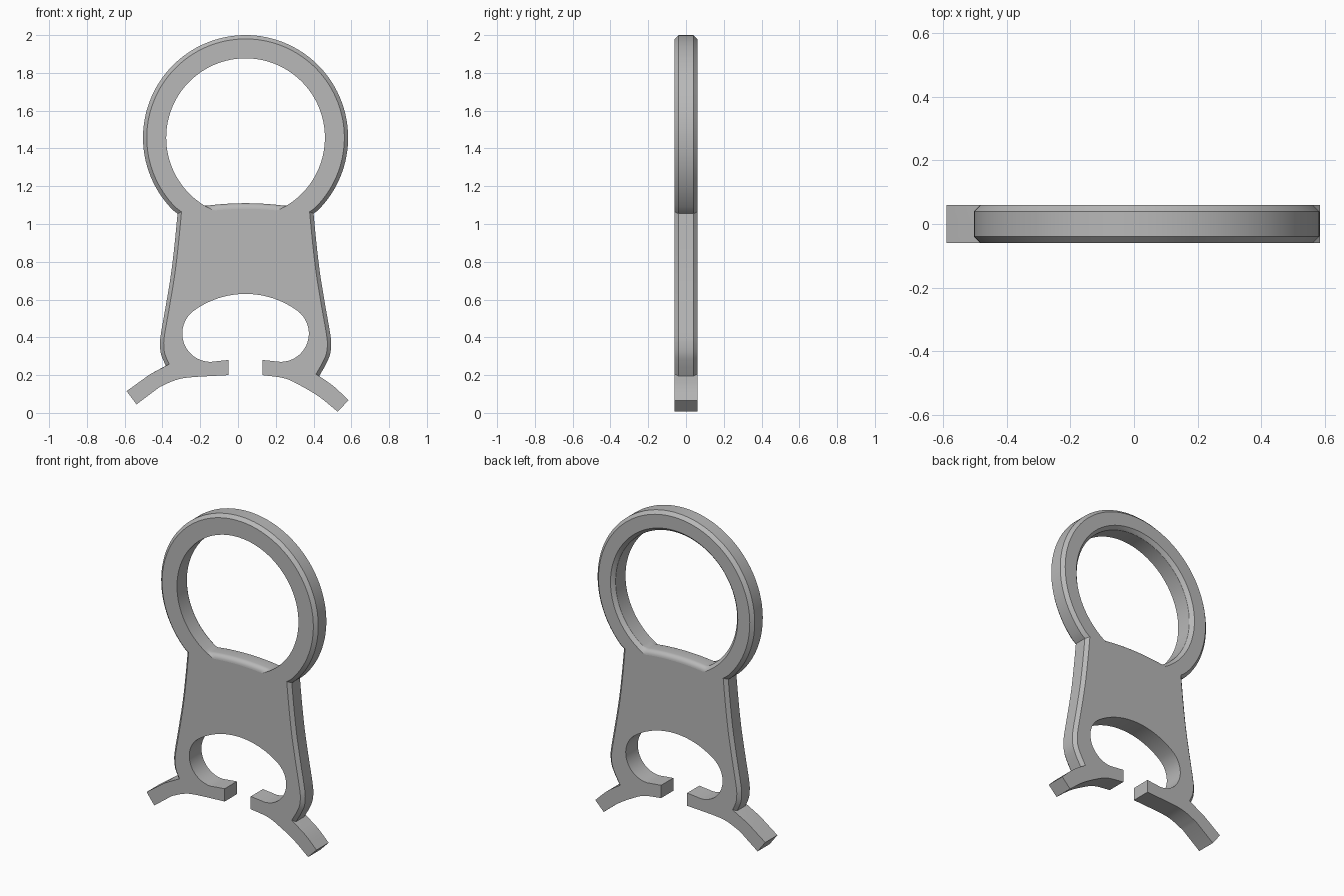
import bpy, bmesh
from math import sin, cos, pi, atan2, radians, sqrt
from mathutils import Vector

cube = bpy.data.objects.get("Cube")
if cube:
    bpy.data.objects.remove(cube, do_unlink=True)

CX, RING_Z = 0.04, 1.457        # axis of the ring and body
R_OUT, R_IN = 0.543, 0.42
HALF, CHAMFER, LIP = 0.06, 0.02, 0.03


def arc(cx, cz, r, a0, a1, n):
    """Points on an arc, angles in radians."""
    return [(cx + r * cos(a0 + (a1 - a0) * i / n), cz + r * sin(a0 + (a1 - a0) * i / n))
            for i in range(n + 1)]


def mirror(points):
    return [(2 * CX - x, z) for x, z in reversed(points)]


def spline(points, steps=4):
    """Smooth curve through a few points."""
    p = [Vector(q) for q in points]
    p = [2 * p[0] - p[1]] + p + [2 * p[-1] - p[-2]]
    out = []
    for a, b, c, d in zip(p, p[1:], p[2:], p[3:]):
        for i in range(steps):
            t = i / steps
            out.append(tuple(0.5 * (2 * b + (c - a) * t + (2 * a - 5 * b + 4 * c - d) * t * t
                                    + (3 * b - a - 3 * c + d) * t ** 3)))
    return out + [tuple(points[-1])]


# Flared body side, from the ring down to the foot
left_side = spline([(CX - dx, z) for dx, z in
                    ((0.36, 1.055), (0.375, 0.9), (0.394, 0.74), (0.42, 0.58), (0.448, 0.42),
                     (0.453, 0.36), (0.446, 0.305), (0.422, 0.25))])
right_side = [(CX + 0.39, 0.195)] + mirror(left_side)

# Splayed feet, each with a square tip
left_foot = [(-0.468, 0.203), (-0.59, 0.115), (-0.537, 0.045)]
left_foot += spline([(-0.415, 0.137), (-0.335, 0.172), (-0.255, 0.188), (-0.05, 0.2)])
right_foot = spline([(0.13, 0.2), (0.246, 0.183), (0.33, 0.145), (0.43, 0.085), (0.527, 0.007)])
right_foot += spline([(0.585, 0.066), (0.51, 0.138), (0.43, 0.195)])[:-1]

# Clip opening: two round ends and a shallow arch
round_end = [(-0.05, 0.28), (-0.1, 0.275)] + arc(-0.145, 0.42, 0.15, 1.5 * pi, radians(127), 20)
half = atan2(0.275, 0.375)
arch = arc(CX, 0.165, 0.465, pi / 2 + half, pi / 2 - half, 24)[1:-1]
opening = round_end + arch + mirror(round_end)

# Outer ring arc
start = atan2(1.055 - RING_Z, 0.36)
ring = arc(CX, RING_Z, R_OUT, start, pi - start, 96)[1:-1]

# Whole outline, each point flagged when the edge after it is chamfered
outline = ([(p, True) for p in left_side[:-1]] + [(left_side[-1], False)]
           + [(p, False) for p in left_foot + opening + right_foot]
           + [(p, True) for p in right_side + ring])


def inset(points, amount):
    """Move chamfered edges of a counter-clockwise outline inwards."""
    n, out = len(points), []
    for i in range(n):
        p = Vector(points[i][0])
        normals = []
        for j in (i - 1, i):
            if points[j][1]:
                d = (Vector(points[(j + 1) % n][0]) - Vector(points[j][0])).normalized()
                normals.append(Vector((-d.y, d.x)))
        if normals:
            m = sum(normals, Vector((0, 0))).normalized()
            p = p + m * amount / max(0.5, m.dot(normals[0]))
        out.append(tuple(p))
    return out


def hole(y, drop):
    """Ring opening, closed at the bottom by a gently arched lip."""
    r = R_IN + max(0, y - (HALF - CHAMFER))
    pts = []
    for x, z in arc(CX, RING_Z, r, 0, 2 * pi, 160)[:-1]:
        lip = 1.11 - 1.6 + sqrt(1.6 ** 2 - (x - CX) ** 2) - drop
        pts.append((x, max(z, lip) if z < RING_Z else z))
    return pts


bm = bmesh.new()


def skin(levels):
    """Join loops of points at successive depths; return the end loops' edges."""
    loops = [[bm.verts.new((x, y, z)) for x, z in pts] for y, pts in levels]
    n = len(loops[0])
    for a, b in zip(loops, loops[1:]):
        for i in range(n):
            j = (i + 1) % n
            bm.faces.new((a[i], a[j], b[j], b[i]))
    return [[bm.edges.get((lp[i], lp[(i + 1) % n])) for i in range(n)]
            for lp in (loops[0], loops[-1])]


# Outer wall with chamfers
full = [p for p, _ in outline]
small = inset(outline, CHAMFER)
edge = HALF - CHAMFER
outer = skin([(-HALF, small), (-edge, full), (edge, full), (HALF, small)])

# Inner wall with rounded lip
quarter = [(HALF - LIP * (1 - cos(t)), LIP * (1 - sin(t)))
           for t in (radians(15 * k) for k in range(7))]
depths = [(-y, d) for y, d in quarter] + [(y, d) for y, d in reversed(quarter)]
inner = skin([(y, hole(y, d)) for y, d in depths])

# Flat front and back
for a, b in zip(outer, inner):
    for e in a + b:
        e.smooth = False
    bmesh.ops.triangle_fill(bm, use_beauty=True, use_dissolve=False, edges=a + b)
bmesh.ops.recalc_face_normals(bm, faces=bm.faces[:])

mesh = bpy.data.meshes.new("ring_clip_body")
bm.to_mesh(mesh)
bm.free()
body = bpy.data.objects.new("ring_clip_body", mesh)
bpy.context.collection.objects.link(body)

# Plain grey finish
grey = bpy.data.materials.new("plain_grey")
grey.use_nodes = True
colour = (0.48, 0.48, 0.48, 1)
grey.diffuse_color = colour
grey.node_tree.nodes["Principled BSDF"].inputs["Base Color"].default_value = colour
mesh.materials.append(grey)

bpy.ops.object.select_all(action="DESELECT")
body.select_set(True)
bpy.context.view_layer.objects.active = body
bpy.ops.object.shade_smooth_by_angle(angle=radians(30))
